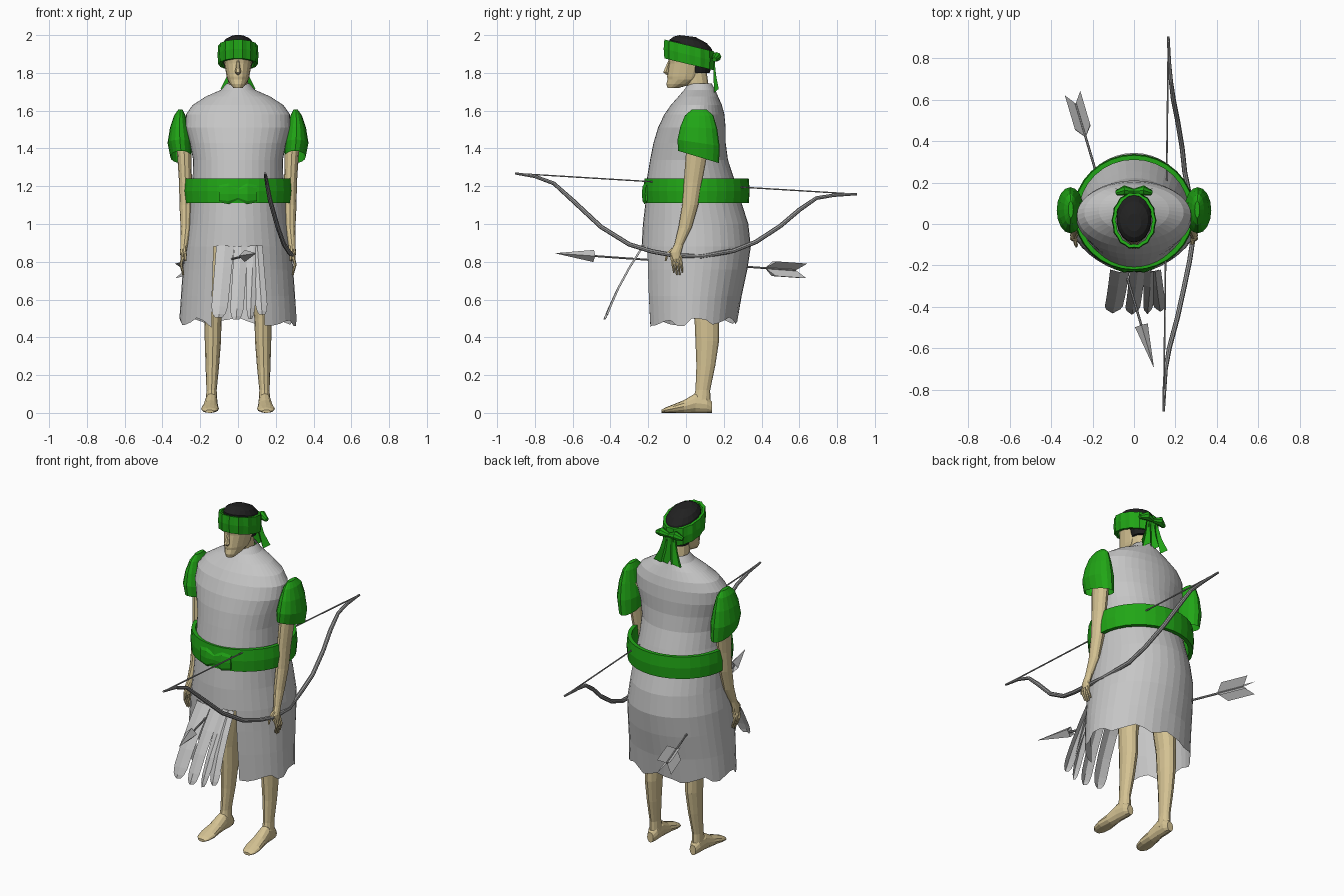
import bpy, bmesh, math, random
from mathutils import Vector as V

random.seed(3)

def mat(name, col):
    m = bpy.data.materials.new(name)
    m.diffuse_color = (*col, 1)
    return m

WHITE = mat("pale cloth", (0.56, 0.56, 0.56))
GREEN = mat("green cloth", (0.015, 0.38, 0.008))
SKIN = mat("skin", (0.66, 0.54, 0.29))
BLACK = mat("black hair", (0.015, 0.015, 0.015))
GREY = mat("bow grey", (0.32, 0.32, 0.32))

def finish(name, bm, m, smooth=False):
    bmesh.ops.recalc_face_normals(bm, faces=bm.faces[:])
    me = bpy.data.meshes.new(name)
    bm.to_mesh(me)
    bm.free()
    me.materials.append(m)
    for p in me.polygons:
        p.use_smooth = smooth
    ob = bpy.data.objects.new(name, me)
    bpy.context.collection.objects.link(ob)
    return ob

def ell(c, u, v, n):
    """Ellipse ring; starts at -v."""
    c, u, v = V(c), V(u), V(v)
    return [c + u * math.sin(2 * math.pi * i / n) - v * math.cos(2 * math.pi * i / n) for i in range(n)]

def level(z, cx, yf, yb, rx, n, tilt=0):
    """Horizontal ring between front yf and back yb; tilt lowers the back."""
    r = (yb - yf) / 2
    return ell((cx, (yf + yb) / 2, z), (rx, 0, 0), (0, r, -tilt * r), n)

def loft(name, rings, m, caps=(True, True), closed=False, skip=None, smooth=False):
    bm = bmesh.new()
    vs = [[bm.verts.new(p) for p in r] for r in rings]
    n = len(rings[0])
    pairs = list(zip(vs, vs[1:])) + ([(vs[-1], vs[0])] if closed else [])
    for a, b in pairs:
        for i in range(n):
            j = (i + 1) % n
            q = (a[i], a[j], b[j], b[i])
            if skip and skip(sum((v.co for v in q), V()) / 4):
                continue
            bm.faces.new(q)
    if not closed:
        if caps[0]: bm.faces.new(vs[0])
        if caps[1]: bm.faces.new(vs[-1])
    loose = [v for v in bm.verts if not v.link_faces]
    bmesh.ops.delete(bm, geom=loose, context='VERTS')
    return finish(name, bm, m, smooth)

def tube(name, pts, radii, m, n=8):
    pts = [V(p) for p in pts]
    rings = []
    for i, p in enumerate(pts):
        d = (pts[min(i + 1, len(pts) - 1)] - pts[max(i - 1, 0)]).normalized()
        u = d.cross(V((1, 0, 0)) if abs(d.x) < 0.8 else V((0, 0, 1))).normalized()
        rings.append(ell(p, u * radii[i], d.cross(u) * radii[i], n))
    return loft(name, rings, m)

def sheet(name, rows, m):
    """Open cloth from rows of points."""
    bm = bmesh.new()
    vs = [[bm.verts.new(p) for p in r] for r in rows]
    for a, b in zip(vs, vs[1:]):
        for i in range(len(a) - 1):
            bm.faces.new((a[i], a[i + 1], b[i + 1], b[i]))
    return finish(name, bm, m)

# robe: height, front y, back y, half width
ROBE = [(1.745, 0.015, 0.135, 0.06), (1.71, -0.01, 0.155, 0.09), (1.675, -0.04, 0.17, 0.17),
        (1.63, -0.08, 0.19, 0.24), (1.58, -0.115, 0.203, 0.275), (1.51, -0.148, 0.21, 0.278),
        (1.43, -0.172, 0.21, 0.255), (1.34, -0.19, 0.222, 0.238), (1.24, -0.207, 0.255, 0.24),
        (1.11, -0.215, 0.295, 0.255), (1.0, -0.228, 0.33, 0.265), (0.88, -0.235, 0.343, 0.283),
        (0.76, -0.232, 0.325, 0.292), (0.62, -0.225, 0.295, 0.302), (0.48, -0.215, 0.275, 0.31)]
N = 40
robe_rings = [level(z, 0, f, b, w, N) for z, f, b, w in ROBE]
for i, p in enumerate(robe_rings[-1]):          # ragged hem
    p.z += 0.018 * math.sin(i * 1.3) + random.uniform(-0.01, 0.01) + 0.03 * p.y
loft("robe", robe_rings, WHITE, caps=(False, False),
     skip=lambda c: c.z < 0.88 and c.y < 0 and abs(c.x) < 0.135)

# torn front strips blown forward: top left x, top right x, bottom left x, bottom right x, length
for k, (a, b, c, d, s) in enumerate([(-0.115, -0.02, -0.145, -0.06, 1.0),
                                     (-0.02, 0.055, -0.045, 0.025, 1.03),
                                     (0.045, 0.12, 0.045, 0.085, 1.02),
                                     (0.075, 0.13, 0.095, 0.16, 0.96)]):
    rows = []
    for t in (0, 0.3, 0.6, 0.85, 0.95, 1):
        l, r = a + (c - a) * t, b + (d - b) * t
        mid, half = (l + r) / 2, (r - l) / 2 * (1 if t < 0.9 else 0.8 if t < 1 else 0.45)
        y = -0.232 - 0.2 * s * t - 0.015 * math.sin(math.pi * t)
        z = 0.885 - 0.38 * s * t
        rows.append([(mid + half * e, y + 0.012 * abs(e), z) for e in (-1, 0, 1)])
    sheet("robe_strip_%d" % k, rows, WHITE)

# sash with front knot
def band(name, z0, z1, f, b, w, th, n, m, tilt=0, pleat=0):
    rs = []
    for z, o in ((z0, 0), ((z0 + z1) / 2, -th * 0.25), (z1, 0), (z1, th), (z0, th)):
        r = level(z, 0, f + o, b - o, w - o, n, tilt)
        c = V((0, (f + b) / 2, z))
        rs.append([c + (p - c) * (1 + (pleat if i % 2 else 0)) for i, p in enumerate(r)])
    return loft(name, rs, m, closed=True)

band("sash", 1.11, 1.24, -0.22, 0.332, 0.287, 0.022, 32, GREEN)
for s in (-1, 1):
    loft("sash_knot", [ell((s * x, y, 1.16), (0, 0, h), (0, d, 0), 8) for x, y, h, d in
         ((0.0, -0.222, 0.03, 0.008), (0.05, -0.22, 0.055, 0.014), (0.1, -0.208, 0.045, 0.008))], GREEN)

# head, nose, neck
loft("head", [level(z, 0, f, b, w, 16) for z, f, b, w in
     ((1.72, -0.098, -0.04, 0.024), (1.74, -0.104, 0.03, 0.042), (1.765, -0.098, 0.08, 0.056),
      (1.78, -0.1, 0.09, 0.06), (1.85, -0.09, 0.115, 0.073), (1.9, -0.095, 0.125, 0.08),
      (1.95, -0.07, 0.11, 0.07))], SKIN)
tube("nose", [(0, -0.088, 1.865), (0, -0.1, 1.825), (0, -0.106, 1.805), (0, -0.095, 1.792)],
     [0.006, 0.012, 0.017, 0.008], SKIN, 6)
loft("neck", [level(z, 0, f, b, w, 12) for z, f, b, w in
     ((1.66, -0.0, 0.13, 0.07), (1.73, 0.005, 0.12, 0.055), (1.8, -0.01, 0.11, 0.052))], SKIN)

# hair, headband and its tails
loft("hair", [level(z, 0, f, b, w, 18, t) for z, f, b, w, t in
     ((1.80, 0.02, 0.125, 0.06, 0), (1.85, 0.01, 0.14, 0.079, 0.1), (1.91, -0.09, 0.145, 0.086, 0.26),
      (1.95, -0.088, 0.138, 0.083, 0.22), (1.975, -0.065, 0.11, 0.068, 0.2),
      (1.995, -0.035, 0.05, 0.035, 0.12))], BLACK)
band("headband", 1.845, 1.945, -0.112, 0.147, 0.1, 0.015, 28, GREEN, 0.24, 0.045)
TOP, MID, END = (0.03, 0.145, 1.895), (0.06, 0.15, 1.78), (0.092, 0.155, 1.695)
sheet("headband_tail", [[(w * e / 3, y + (0.016 if e % 2 else -0.006) * (i + 0.3) / 2,
      z + (0.02 if i == 2 and e % 2 else 0)) for e in range(-3, 4)]
      for i, (w, y, z) in enumerate((TOP, MID, END))], GREEN)
for s in (-1, 1):
    tube("headband_bow", [(0, 0.158, 1.875), (s * 0.045, 0.162, 1.885), (s * 0.085, 0.15, 1.87)],
         [0.012, 0.025, 0.012], GREEN, 8)

# limbs, mirrored
for s, side in ((-1, "left"), (1, "right")):
    loft(side + "_sleeve", [level(z, s * x, f, b, w, 16, t) for z, x, f, b, w, t in
         ((1.605, 0.305, 0.03, 0.11, 0.012, 0), (1.575, 0.308, -0.005, 0.145, 0.03, 0),
          (1.51, 0.31, -0.03, 0.165, 0.05, 0.05), (1.43, 0.308, -0.045, 0.178, 0.065, 0.15),
          (1.355, 0.302, -0.042, 0.175, 0.056, 0.3))], GREEN, caps=(True, False))
    loft(side + "_arm", [level(z, s * x, f, b, w, 12) for z, x, f, b, w in
         ((1.5, 0.29, 0.02, 0.12, 0.04), (1.38, 0.285, 0.0, 0.115, 0.038), (1.22, 0.278, -0.012, 0.085, 0.034),
          (1.1, 0.276, -0.02, 0.065, 0.034), (0.98, 0.276, -0.04, 0.03, 0.028), (0.89, 0.285, -0.062, -0.015, 0.019),
          (0.85, 0.29, -0.085, -0.025, 0.017), (0.815, 0.29, -0.082, -0.028, 0.014))], SKIN)
    for k in range(4):
        y = -0.076 + 0.015 * k
        tube(side + "_finger", [(s * 0.292, y, 0.83), (s * 0.302, y + 0.006, 0.785),
             (s * 0.29, y + 0.012, 0.725 + 0.012 * abs(k - 1.5))], [0.009, 0.008, 0.005], SKIN, 6)
    tube(side + "_thumb", [(s * 0.285, -0.07, 0.865), (s * 0.28, -0.1, 0.84), (s * 0.278, -0.108, 0.805)],
         [0.011, 0.009, 0.006], SKIN, 6)
    loft(side + "_leg", [level(z, s * x, f, b, w, 12) for z, x, f, b, w in
         ((0.95, 0.105, 0.0, 0.2, 0.09), (0.7, 0.12, 0.03, 0.185, 0.065), (0.5, 0.132, 0.045, 0.175, 0.045),
          (0.38, 0.133, 0.05, 0.175, 0.043), (0.25, 0.136, 0.055, 0.155, 0.036),
          (0.12, 0.14, 0.05, 0.128, 0.027), (0.04, 0.14, 0.03, 0.13, 0.032))], SKIN)
    loft(side + "_foot", [ell((s * x, y, h), (w, 0, 0), (0, 0, h), 12) for y, x, w, h in
         ((0.137, 0.14, 0.02, 0.03), (0.11, 0.14, 0.032, 0.045), (0.05, 0.142, 0.034, 0.052),
          (-0.01, 0.145, 0.04, 0.034), (-0.07, 0.148, 0.047, 0.022), (-0.11, 0.15, 0.04, 0.014),
          (-0.13, 0.15, 0.022, 0.008))], SKIN)

# bow and string
BOW = [(0.143, -0.905, 1.268), (0.147, -0.8, 1.252), (0.153, -0.7, 1.215), (0.17, -0.6, 1.125),
       (0.21, -0.45, 0.985), (0.243, -0.3, 0.892), (0.268, -0.18, 0.855), (0.285, -0.07, 0.835),
       (0.28, 0.08, 0.828), (0.245, 0.25, 0.858), (0.232, 0.37, 0.905), (0.21, 0.5, 0.99),
       (0.19, 0.6, 1.075), (0.178, 0.69, 1.137), (0.17, 0.78, 1.152), (0.166, 0.905, 1.158)]
tube("bow", BOW, [0.006, 0.009, 0.01] + [0.012] * 10 + [0.01, 0.009, 0.006], GREY)
tube("bow_string", [BOW[0], BOW[-1]], [0.004, 0.004], GREY, 6)

# arrow: shaft, barbed head, vanes
tip, nock = V((0.095, -0.69, 0.845)), V((-0.29, 0.61, 0.753))
d = (nock - tip).normalized()
tube("arrow_shaft", [tip + d * 0.1, nock - d * 0.03], [0.006, 0.006], GREY, 6)
tube("arrow_head", [tip, tip + d * 0.21, tip + d * 0.17], [0.001, 0.032, 0.006], WHITE, 4)
u = d.cross(V((0, 0, 1))).normalized()
w = d.cross(u)
base = nock - d * 0.2
for k in range(4):
    a = math.pi / 4 + k * math.pi / 2
    o = (u * math.cos(a) + w * math.sin(a)) * 0.055
    sheet("arrow_vane_%d" % k, [[base, base + d * 0.05 + o], [nock - d * 0.03, nock + d * 0.02 + o]], WHITE)
